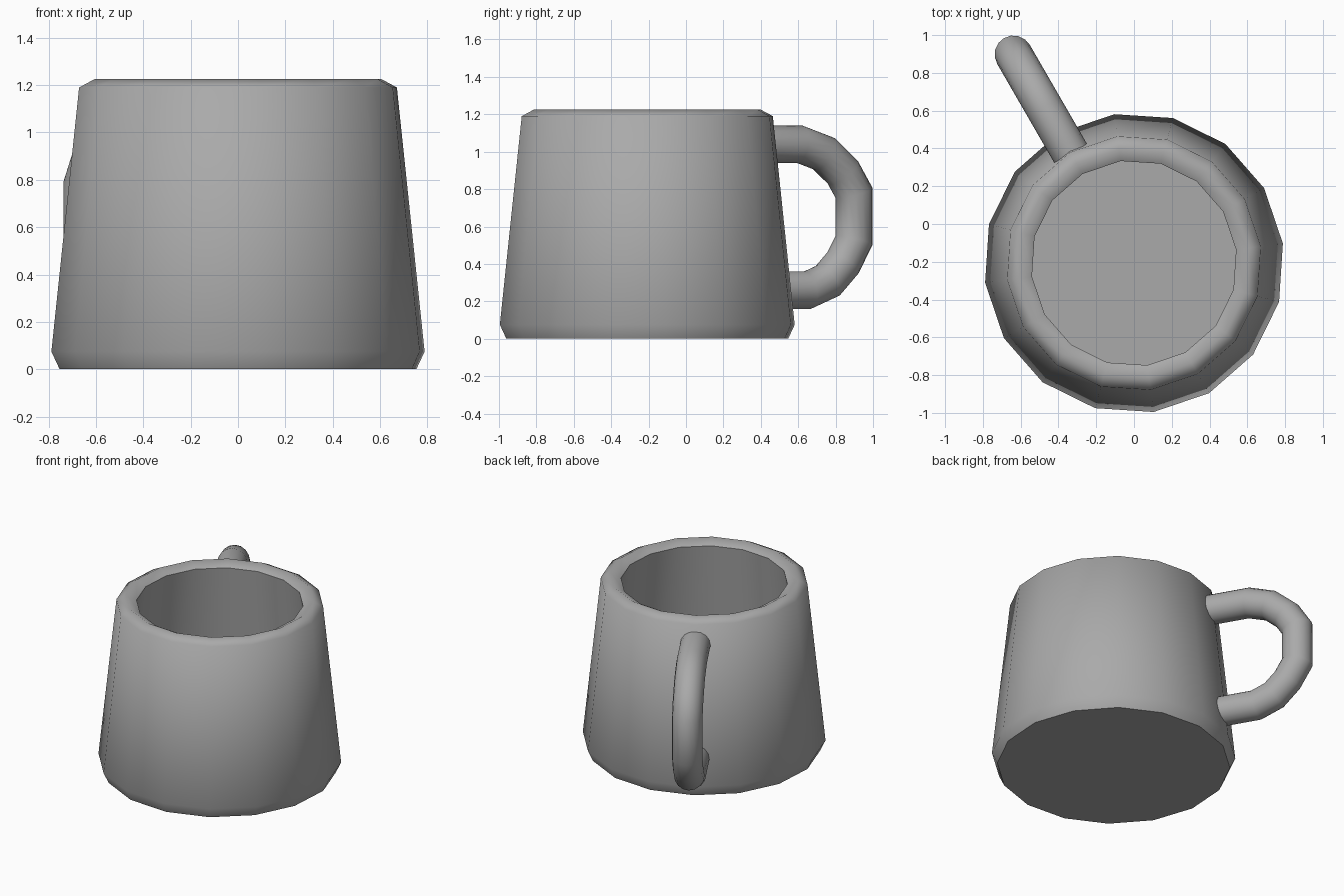
import bpy, bmesh
from math import radians, sin, cos, pi, tau
from mathutils import Vector

cube = bpy.data.objects.get("Cube")
if cube:
    bpy.data.objects.remove(cube, do_unlink=True)

GREY = (0.4, 0.4, 0.4, 1)
grey = bpy.data.materials.new("grey ceramic")
grey.use_nodes = True
grey.diffuse_color = GREY
grey.node_tree.nodes["Principled BSDF"].inputs["Base Color"].default_value = GREY

CENTRE = Vector((0, -0.207, 0))   # cup axis; the handle fills the rest of the depth
HANDLE_ANGLE = radians(120)


def skin_rings(name, rings, angle):
    """Bridge equal rings of points, cap both ends and shade smooth."""
    bm = bmesh.new()
    loops = [[bm.verts.new(p) for p in ring] for ring in rings]
    n = len(loops[0])
    for a, b in zip(loops, loops[1:]):
        for i in range(n):
            j = (i + 1) % n
            bm.faces.new((a[i], a[j], b[j], b[i]))
    bm.faces.new(loops[0])
    bm.faces.new(loops[-1])
    bmesh.ops.recalc_face_normals(bm, faces=bm.faces)
    mesh = bpy.data.meshes.new(name)
    bm.to_mesh(mesh)
    bm.free()
    mesh.materials.append(grey)
    obj = bpy.data.objects.new(name, mesh)
    obj.location = CENTRE
    bpy.context.collection.objects.link(obj)
    bpy.ops.object.select_all(action='DESELECT')
    obj.select_set(True)
    bpy.context.view_layer.objects.active = obj
    bpy.ops.object.shade_smooth_by_angle(angle=radians(angle))
    return obj


# Cup: 16-sided turned shell, from the base up over the rim and down to the inner floor
SIDES = 16
profile = [(0.76, 0), (0.795, 0.075), (0.677, 1.19), (0.61, 1.226),
           (0.545, 1.19), (0.655, 0.13)]
turns = [HANDLE_ANGLE + tau * i / SIDES for i in range(SIDES)]
skin_rings("cup", [[(r * cos(a), r * sin(a), z) for a in turns]
                   for r, z in profile], 62)

# Handle: round tube with mitred bends along a path of (distance from axis, height)
TUBE = 0.1
path = [Vector(p) for p in [(0.67, 1.04), (0.94, 1.04), (1.09, 0.99), (1.207, 0.89),
                            (1.276, 0.78), (1.276, 0.525), (1.207, 0.405),
                            (1.114, 0.31), (0.99, 0.26), (0.7, 0.26)]]
out = Vector((cos(HANDLE_ANGLE), sin(HANDLE_ANGLE), 0))
side = Vector((-out.y, out.x, 0))
up = Vector((0, 0, 1))
rings = []
for i, p in enumerate(path):
    before = (p - path[max(i - 1, 0)]).normalized()
    after = (path[min(i + 1, len(path) - 1)] - p).normalized()
    along = (before + after).normalized()
    mitre = TUBE / along.dot(after if after.length else before)
    across = (out * -along.y + up * along.x) * mitre
    middle = out * p.x + up * p.y
    rings.append([middle + across * cos(k * pi / 8) + side * TUBE * sin(k * pi / 8)
                  for k in range(16)])
skin_rings("handle", rings, 62)
